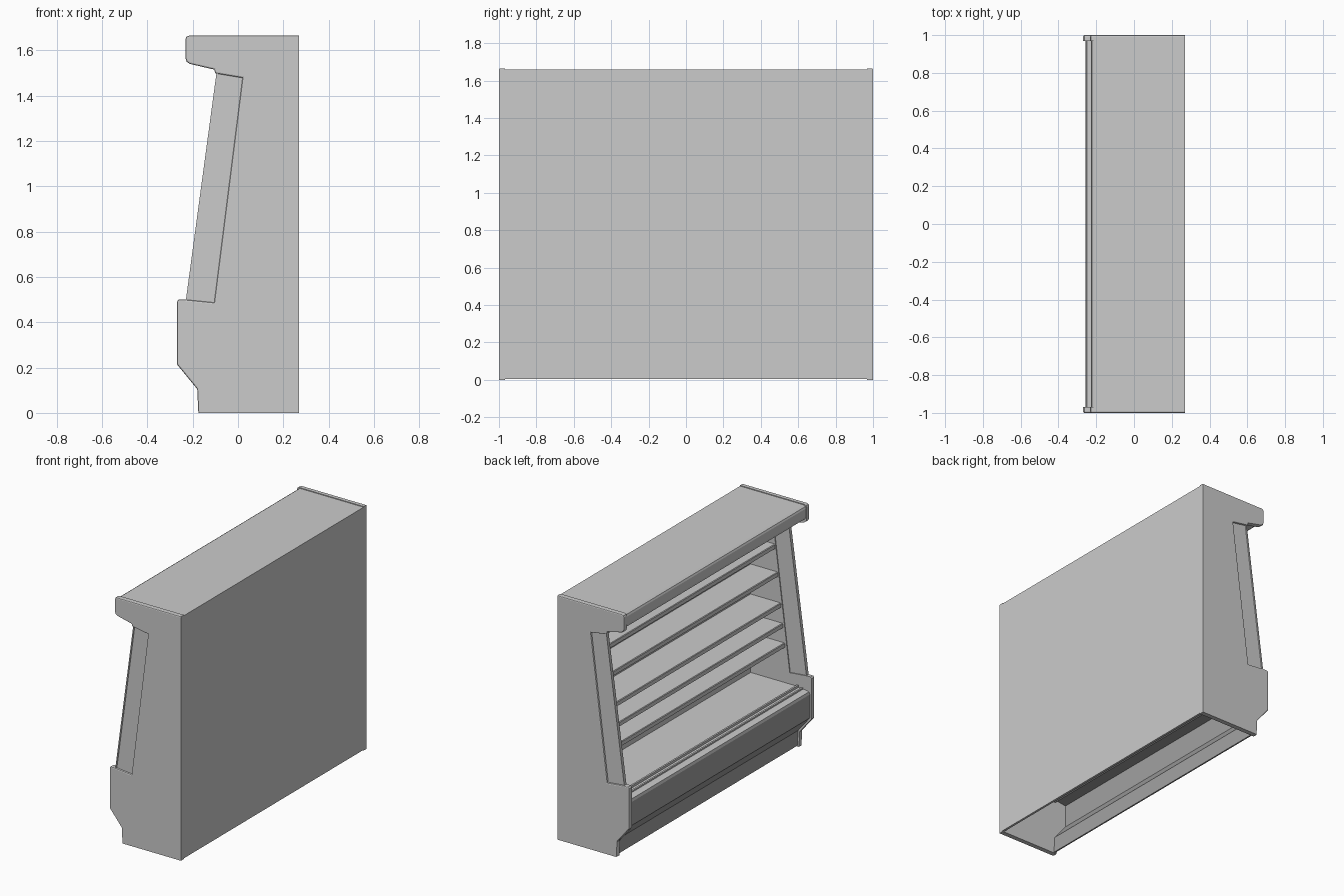
import bpy, bmesh, math

if "Cube" in bpy.data.objects:
    bpy.data.objects.remove(bpy.data.objects["Cube"])


def material(name, v):
    m = bpy.data.materials.new(name)
    m.diffuse_color = (v, v, v, 1)
    m.use_nodes = True
    m.node_tree.nodes["Principled BSDF"].inputs["Base Color"].default_value = m.diffuse_color
    return m


GREY = material("light grey", 0.6)
DARK = material("dark grey", 0.36)


def extrude(name, profile, y0, y1, mat=GREY, bevel=0.0):
    """Extrude an x-z outline along y; optionally round the rim at y1."""
    bm = bmesh.new()
    face = bm.faces.new([bm.verts.new((x, y0, z)) for x, z in profile])
    r = bmesh.ops.extrude_face_region(bm, geom=[face])
    verts = [g for g in r["geom"] if isinstance(g, bmesh.types.BMVert)]
    bmesh.ops.translate(bm, verts=verts, vec=(0, y1 - y0, 0))
    bmesh.ops.recalc_face_normals(bm, faces=bm.faces)
    if bevel:
        # the rear edge and foot stay sharp
        rim = [e for e in bm.edges if all(abs(v.co.y - y1) < 1e-5 for v in e.verts)
               and not all(v.co.x > 0.26 for v in e.verts)
               and not all(v.co.z < 0.001 for v in e.verts)]
        bmesh.ops.bevel(bm, geom=rim, offset=bevel, segments=2, profile=0.5, affect="EDGES")
    me = bpy.data.meshes.new(name)
    bm.to_mesh(me)
    bm.free()
    ob = bpy.data.objects.new(name, me)
    bpy.context.collection.objects.link(ob)
    me.materials.append(mat)
    return ob


def rect(x0, x1, z0, z1):
    return [(x0, z0), (x1, z0), (x1, z1), (x0, z1)]


# End panels: C-shaped outline with a slanted window in the open front
panel = [(0.27, 0.0), (0.27, 1.665), (-0.215, 1.665), (-0.228, 1.66), (-0.232, 1.648),
         (-0.232, 1.565), (-0.227, 1.55), (-0.213, 1.54), (-0.105, 1.515), (-0.1, 1.498),
         (0.02, 1.478), (-0.105, 0.487), (-0.235, 0.5), (-0.262, 0.5), (-0.27, 0.49),
         (-0.27, 0.215), (-0.18, 0.105), (-0.175, 0.0)]
window = [(-0.095, 1.5), (0.025, 1.48), (-0.1, 0.482), (-0.23, 0.498)]
trim = [(-0.095, 1.5), (-0.087, 1.5), (-0.222, 0.498), (-0.23, 0.498)]
for s, side in ((1, "back"), (-1, "front")):
    extrude("end_panel_" + side, panel, s * 0.968, s * 1.0, GREY, 0.007)
    extrude("end_window_" + side, window, s * 0.974, s * 0.988)
    extrude("window_trim_" + side, trim, s * 0.97, s * 0.994)

W = 0.97  # half width between end panels

# Rear wall, with the hollow open base below the liner
extrude("rear_panel", rect(0.255, 0.27, 0.005, 1.66), -W, W)
extrude("inner_liner", rect(0.19, 0.255, 0.37, 1.52), -W, W)

# Canopy with rounded front lip
canopy = [(0.27, 1.66), (-0.21, 1.66), (-0.223, 1.652), (-0.228, 1.64), (-0.228, 1.585),
          (-0.222, 1.568), (-0.205, 1.558), (-0.1, 1.535), (-0.085, 1.505), (0.27, 1.505)]
extrude("canopy", canopy, -W, W)

# Bottom deck and air grille rails
extrude("bottom_deck", rect(-0.165, 0.19, 0.37, 0.41), -W, W)
for i, x in enumerate((-0.165, -0.2)):
    extrude("grille_rail_%d" % i, rect(x - 0.006, x + 0.006, 0.385, 0.42 - i * 0.008), -W, W)

# Front bumper and kick plate: a bent thin sheet
outer = [(-0.165, 0.405), (-0.235, 0.4), (-0.25, 0.395), (-0.258, 0.38),
         (-0.258, 0.22), (-0.168, 0.11), (-0.163, 0.005)]
inner = [(-0.153, 0.005), (-0.158, 0.114), (-0.247, 0.224), (-0.247, 0.376), (-0.165, 0.388)]
bumper = extrude("front_bumper", outer + inner, -W, W, DARK)
bumper.data.materials.append(GREY)
for p in bumper.data.polygons:  # top faces are light
    if p.normal.z > 0.5 and p.center.z > 0.39:
        p.material_index = 1

# Five shelves, each with a front lip
for i, z in enumerate((0.68, 0.81, 0.945, 1.15, 1.335)):
    xf = -0.085 + 0.11 * (z - 0.485)
    shelf = [(0.19, z), (xf, z), (xf - 0.004, z - 0.004), (xf - 0.004, z - 0.03),
             (xf + 0.006, z - 0.03), (xf + 0.006, z - 0.014), (0.19, z - 0.014)]
    extrude("shelf_%d" % (i + 1), shelf, -W, W)
